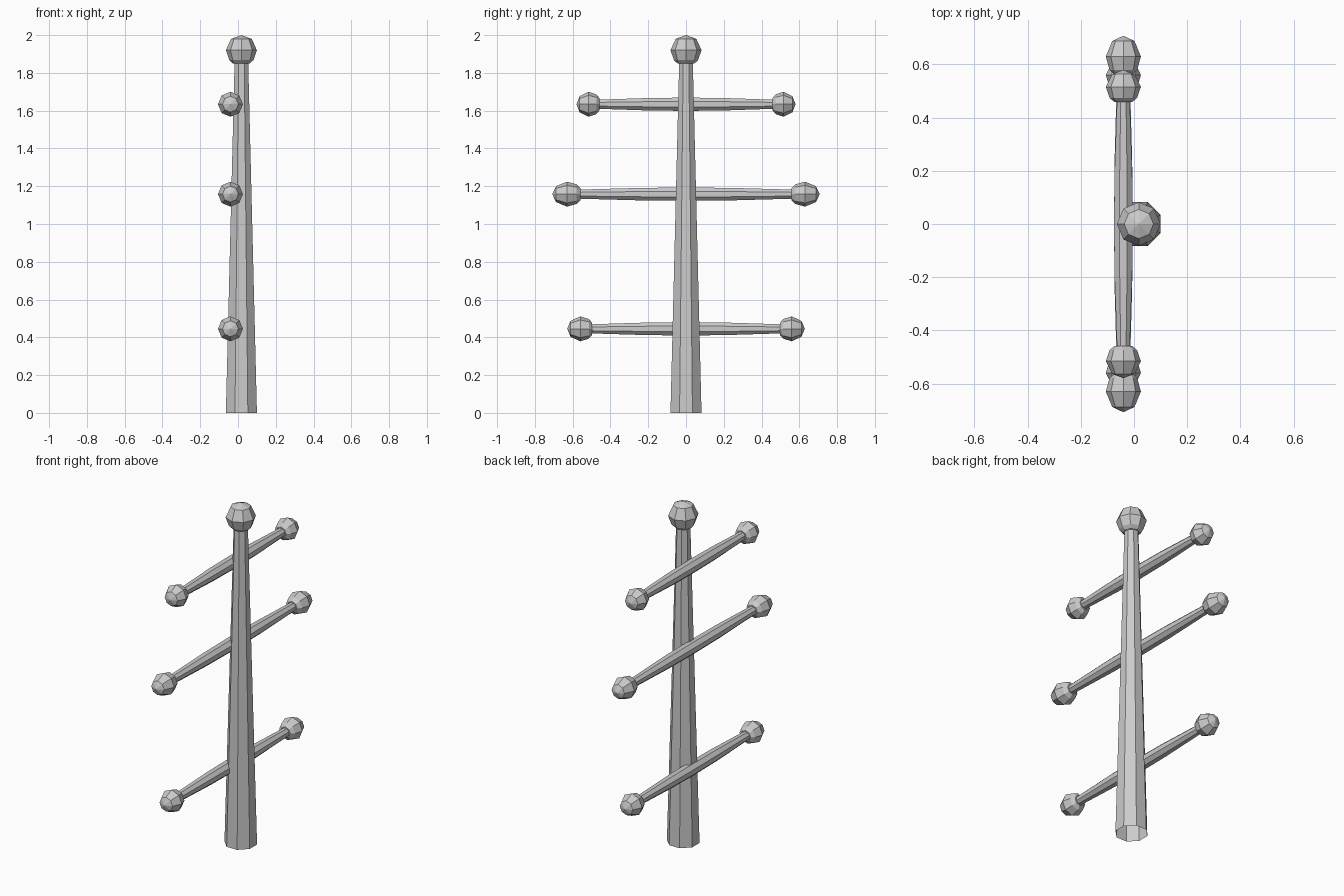
import bpy
import bmesh
from math import cos, sin, pi
from mathutils import Matrix

if "Cube" in bpy.data.objects:
    bpy.data.objects.remove(bpy.data.objects["Cube"])


def lathe(name, profile, matrix, turn=0.0, sides=8):
    """Revolve (radius, height) points; radius 0 makes a pointed cap."""
    bm = bmesh.new()
    rings = []
    for r, h in profile:
        if r == 0:
            rings.append([bm.verts.new((0, 0, h))])
        else:
            rings.append([bm.verts.new((r * cos(2 * pi * i / sides + turn),
                                        r * sin(2 * pi * i / sides + turn), h))
                          for i in range(sides)])
    for a, b in zip(rings, rings[1:]):
        for i in range(sides):
            j = (i + 1) % sides
            if len(a) == 1:
                bm.faces.new((a[0], b[j], b[i]))
            elif len(b) == 1:
                bm.faces.new((a[i], a[j], b[0]))
            else:
                bm.faces.new((a[i], a[j], b[j], b[i]))
    bmesh.ops.recalc_face_normals(bm, faces=bm.faces)
    bm.transform(matrix)
    mesh = bpy.data.meshes.new(name)
    bm.to_mesh(mesh)
    bm.free()
    ob = bpy.data.objects.new(name, mesh)
    bpy.context.collection.objects.link(ob)
    return ob


EIGHTH = pi / 8
POST_X, ARM_X = 0.018, -0.04

# Tapered post, open underneath, and its knob
post_at = Matrix.Translation((POST_X, 0, 0))
lathe("post", [(0.089, 0), (0.039, 1.86)], post_at, EIGHTH)
lathe("post_knob", [(0, 1.848), (0.045, 1.85), (0.064, 1.868), (0.082, 1.92),
                    (0.055, 1.98), (0, 2.0)], post_at)

# Crossbars: the same shape stretched to three lengths
for label, z, half in (("lower", 0.445, 0.629),
                       ("middle", 1.158, 0.708),
                       ("upper", 1.634, 0.58)):
    along_y = Matrix.Translation((ARM_X, 0, z)) @ Matrix.Rotation(-pi / 2, 4, 'X')
    stretch = Matrix.Diagonal((1, 1, half, 1))
    lathe(label + "_crossbar",
          [(0.026, -0.8), (0.036, -0.33), (0.038, 0), (0.036, 0.33), (0.026, 0.8)],
          along_y @ stretch, EIGHTH)
    for side, flip in (("left", -1), ("right", 1)):
        end = Matrix.Diagonal((1, 1, half * flip, 1))
        lathe(f"{label}_{side}_knob",
              [(0, 0.789), (0.032, 0.79), (0.052, 0.818), (0.066, 0.89),
               (0.042, 0.972), (0, 1.0)],
              along_y @ end)
        # Mirroring flips the winding, so restore outward normals
        if flip < 0:
            bpy.data.objects[f"{label}_{side}_knob"].data.flip_normals()
